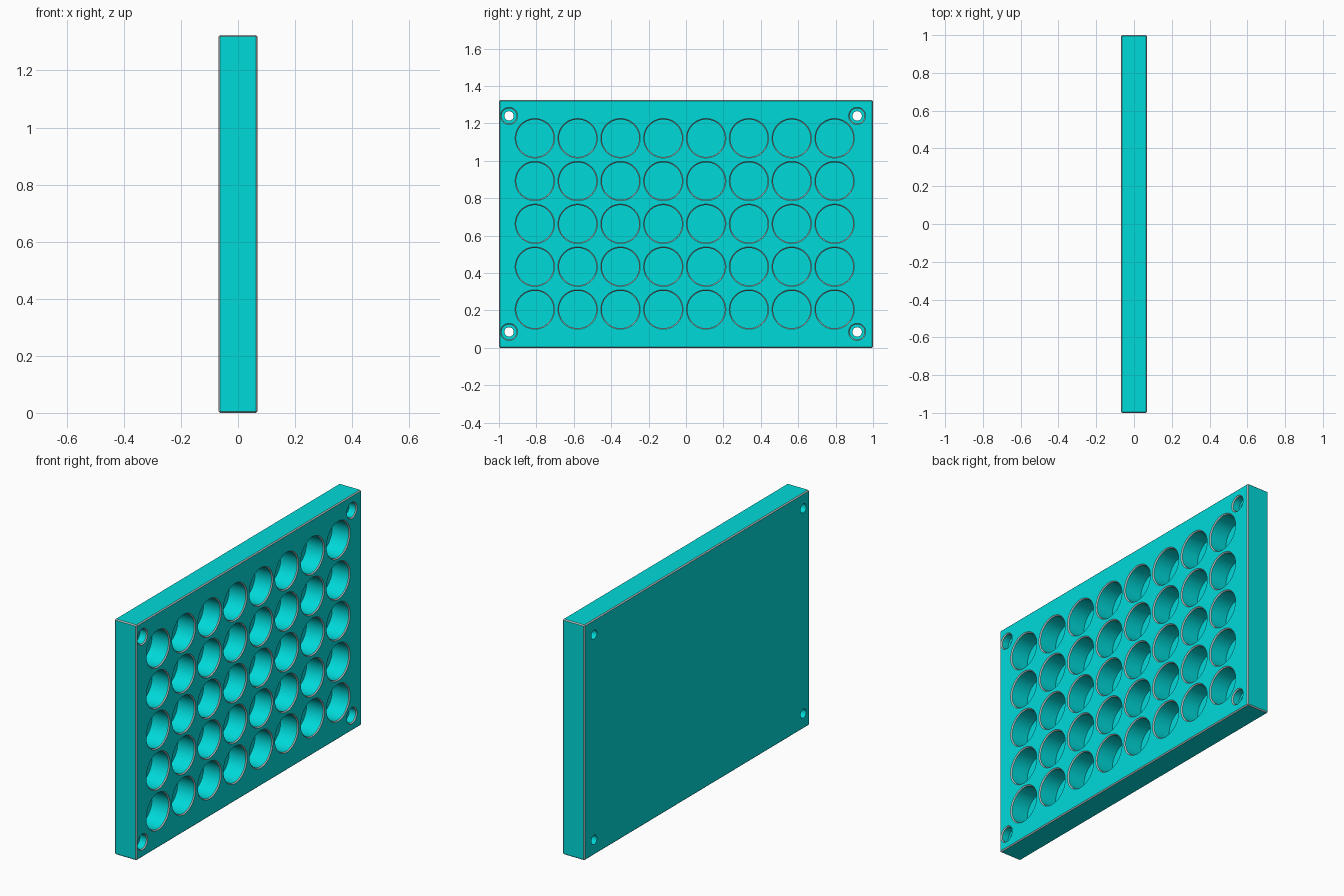
import bpy, bmesh, math
from mathutils import Vector

if "Cube" in bpy.data.objects:
    bpy.data.objects.remove(bpy.data.objects["Cube"])

# Overall sizes
THICK, WIDTH, HEIGHT = 0.137, 2.0, 1.324
CHAMFER = 0.0054
FRONT = THICK / 2          # x of the face with the pockets
OUT = 0.03                 # how far cutters reach outside the plate
SIDES = 64


def make_material(name, colour):
    mat = bpy.data.materials.new(name)
    mat.diffuse_color = colour
    mat.use_nodes = True
    bsdf = next(n for n in mat.node_tree.nodes if n.type == 'BSDF_PRINCIPLED')
    bsdf.inputs["Base Color"].default_value = colour
    return mat


# Body colour, and the pale colour of every chamfer
MATERIALS = [make_material("turquoise", (0.0, 0.70, 0.70, 1.0)),
             make_material("pale grey", (0.60, 0.60, 0.60, 1.0))]
BODY, TRIM = 0, 1


def make_object(name, bm):
    bmesh.ops.recalc_face_normals(bm, faces=bm.faces)
    mesh = bpy.data.meshes.new(name)
    bm.to_mesh(mesh)
    bm.free()
    for mat in MATERIALS:
        mesh.materials.append(mat)
    obj = bpy.data.objects.new(name, mesh)
    bpy.context.collection.objects.link(obj)
    return obj


def turned_plug(bm, y, z, profile):
    """Closed solid turned about the x direction; profile is (x, radius) pairs."""
    rings = []
    for x, r in profile:
        rings.append([bm.verts.new(Vector((x,
                                           y + r * math.cos(2 * math.pi * i / SIDES),
                                           z + r * math.sin(2 * math.pi * i / SIDES))))
                      for i in range(SIDES)])
    for k, (a, b) in enumerate(zip(rings, rings[1:])):
        sloped = profile[k][0] != profile[k + 1][0] and profile[k][1] != profile[k + 1][1]
        for i in range(SIDES):
            j = (i + 1) % SIDES
            face = bm.faces.new((a[i], a[j], b[j], b[i]))
            face.material_index = TRIM if sloped else BODY
    bm.faces.new(rings[0][::-1])
    bm.faces.new(rings[-1])


# Plate with pale chamfered edges
bm = bmesh.new()
bmesh.ops.create_cube(bm, size=1)
for v in bm.verts:
    v.co = Vector((v.co.x * THICK, v.co.y * WIDTH, (v.co.z + 0.5) * HEIGHT))
bmesh.ops.bevel(bm, geom=bm.edges[:], offset=CHAMFER, segments=1,
                affect='EDGES', material=TRIM)
plate = make_object("holder_plate", bm)

# Round pockets with pale chamfered rims: 8 columns by 5 rows
bm = bmesh.new()
PITCH, RADIUS, DEPTH = 0.2289, 0.1, 0.108
pocket = [(FRONT - DEPTH, RADIUS), (FRONT - CHAMFER, RADIUS),
          (FRONT, RADIUS + CHAMFER), (FRONT + OUT, RADIUS + CHAMFER)]
for col in range(8):
    for row in range(5):
        turned_plug(bm, -0.808 + col * PITCH, 0.205 + row * PITCH, pocket)

# Counterbored screw holes through the corners
HEAD, SHANK, SEAT = 0.0405, 0.025, 0.045
screw = [(-FRONT - OUT, SHANK), (FRONT - SEAT, SHANK), (FRONT - SEAT, HEAD),
         (FRONT - CHAMFER, HEAD), (FRONT, HEAD + CHAMFER), (FRONT + OUT, HEAD + CHAMFER)]
for y in (-0.946, 0.915):
    for z in (0.085, 1.240):
        turned_plug(bm, y, z, screw)
cutter = make_object("hole_cutter", bm)
cutter.hide_render = True

# Cut the holes, then drop the cutter
cut = plate.modifiers.new("holes", 'BOOLEAN')
cut.operation = 'DIFFERENCE'
cut.solver = 'EXACT'
cut.object = cutter
bpy.ops.object.select_all(action='DESELECT')
plate.select_set(True)
bpy.context.view_layer.objects.active = plate
bpy.ops.object.modifier_apply(modifier=cut.name)
bpy.data.objects.remove(cutter)

# Smooth hole walls, crisp edges
bpy.ops.object.shade_smooth_by_angle(angle=math.radians(30))
